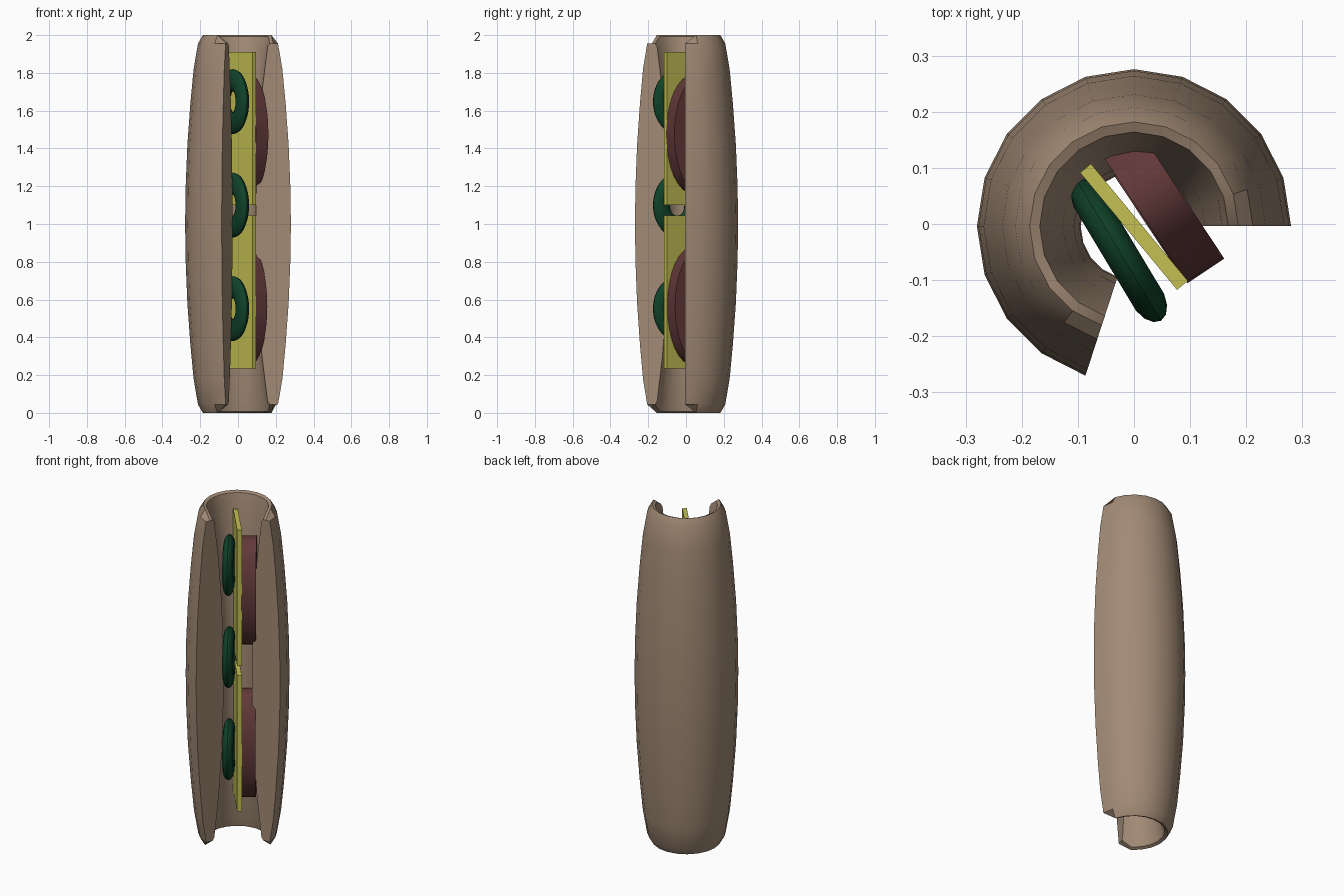
import bpy, bmesh, math
from mathutils import Matrix, Vector

if "Cube" in bpy.data.objects:
    bpy.data.objects.remove(bpy.data.objects["Cube"])


def material(name, rgb):
    m = bpy.data.materials.new(name)
    m.use_nodes = True
    m.diffuse_color = (*rgb, 1)
    bsdf = m.node_tree.nodes["Principled BSDF"]
    bsdf.inputs["Base Color"].default_value = (*rgb, 1)
    bsdf.inputs["Roughness"].default_value = 0.8
    return m


BREAD = material("bread_brown", (0.36, 0.255, 0.178))
CHEESE = material("cheese_yellow", (0.55, 0.53, 0.085))
PEPPER = material("pepper_green", (0.005, 0.055, 0.022))
MEAT = material("meat_red", (0.12, 0.04, 0.04))


def finish(name, bm, mat, matrix=None, smooth=True):
    bmesh.ops.recalc_face_normals(bm, faces=bm.faces)
    if matrix:
        bm.transform(matrix)
    mesh = bpy.data.meshes.new(name)
    bm.to_mesh(mesh)
    bm.free()
    mesh.materials.append(mat)
    if smooth:
        mesh.shade_smooth()
        mesh.set_sharp_from_angle(angle=math.radians(35))
    obj = bpy.data.objects.new(name, mesh)
    bpy.context.collection.objects.link(obj)
    return obj


def upright(x, y, z, degrees, size):
    """Local x runs along the slice, y through its thickness, z up."""
    return (Matrix.Translation((x, y, z))
            @ Matrix.Rotation(math.radians(degrees), 4, "Z")
            @ Matrix.Diagonal((*size, 1)))


# Bun: a crescent section swept part way round, open at the front left
upper_outer = [(0.28, 0), (0.277, 0.2), (0.268, 0.42), (0.252, 0.64),
               (0.235, 0.82), (0.212, 0.955), (0.186, 1.0)]
upper_inner = [(0.168, 0.992), (0.157, 0.94), (0.127, 0.7),
               (0.107, 0.45), (0.097, 0.2), (0.095, 0)]
half = upper_outer + upper_inner
profile = half + [(r, -h) for r, h in reversed(half[1:-1])]

bm = bmesh.new()
STEPS = 14
spokes = []
for i in range(STEPS + 1):
    a = math.radians(18 * i)
    limit = 0.955 if i in (0, STEPS) else 1.0   # rim dips at the cut ends
    spokes.append([bm.verts.new((r * math.cos(a), r * math.sin(a) - 0.004,
                                 1 + max(-limit, min(limit, h))))
                   for r, h in profile])
n = len(profile)
for s, t in zip(spokes, spokes[1:]):
    for j in range(n):
        k = (j + 1) % n
        bm.faces.new((s[j], s[k], t[k], t[j]))
bm.faces.new(spokes[0])
bm.faces.new(spokes[-1])
finish("bun", bm, BREAD)

# Cheese: two thin slabs end to end
for name, z in (("lower_cheese_slice", 0.64), ("upper_cheese_slice", 1.505)):
    bm = bmesh.new()
    bmesh.ops.create_cube(bm, size=1)
    finish(name, bm, CHEESE, upright(0, -0.005, z, -50.4, (0.271, 0.025, 0.81)),
           smooth=False)

# Meat: oval discs tucked into the bun
for name, x, y, z in (("lower_meat_slice", 0.028, 0.062, 0.565),
                      ("upper_meat_slice", 0.034, 0.058, 1.475)):
    bm = bmesh.new()
    bmesh.ops.create_cone(bm, cap_ends=True, segments=32, radius1=1,
                          radius2=1, depth=1)
    bm.transform(Matrix.Rotation(math.pi / 2, 4, "X"))
    finish(name, bm, MEAT, upright(x, y, z, -56.4, (0.17, 0.079, 0.315)))

# Pepper rings: flattened rings on the other side of the cheese
for name, z in (("lower_pepper_ring", 0.552), ("middle_pepper_ring", 1.1),
                ("upper_pepper_ring", 1.648)):
    bm = bmesh.new()
    SEG, TUBE = 36, 14
    major, minor = 0.114, 0.058
    rings = []
    for i in range(SEG):
        u = math.tau * i / SEG
        ring = []
        for j in range(TUBE):
            v = math.tau * j / TUBE
            r = major + minor * math.cos(v)
            ring.append(bm.verts.new((r * math.cos(u), math.sin(v), r * math.sin(u))))
        rings.append(ring)
    for i in range(SEG):
        a, b = rings[i], rings[(i + 1) % SEG]
        for j in range(TUBE):
            k = (j + 1) % TUBE
            bm.faces.new((a[j], a[k], b[k], b[j]))
    finish(name, bm, PEPPER, upright(-0.027, -0.047, z, -59, (0.85, 0.03, 1)))
